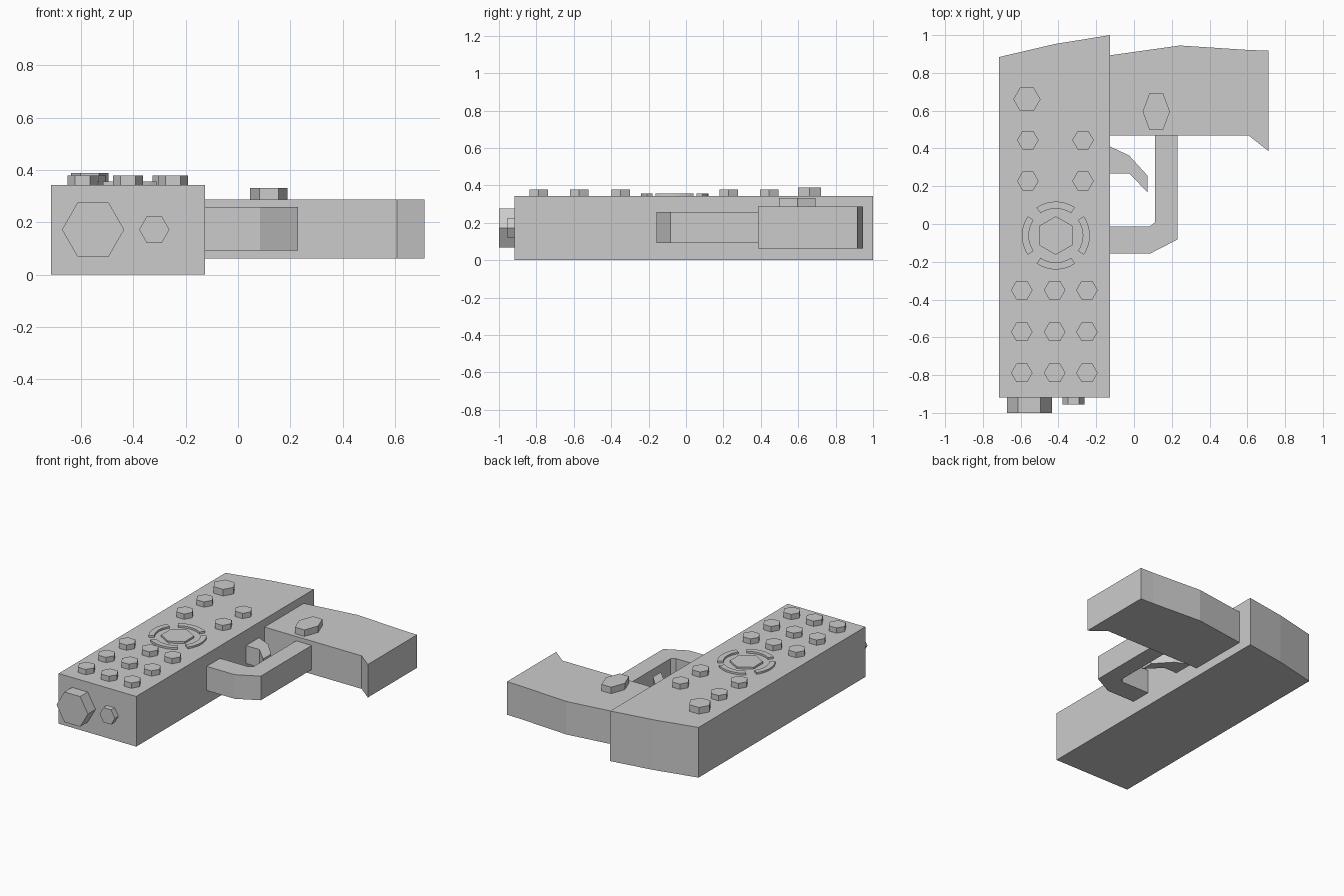
import bpy, bmesh, math
from mathutils import Matrix

if "Cube" in bpy.data.objects:
    bpy.data.objects.remove(bpy.data.objects["Cube"])


def extrude(name, pts, z0, z1):
    """Closed XY outline extruded from z0 to z1."""
    bm = bmesh.new()
    face = bm.faces.new([bm.verts.new((x, y, z0)) for x, y in pts])
    top = bmesh.ops.extrude_face_region(bm, geom=[face])["geom"]
    bmesh.ops.translate(bm, vec=(0, 0, z1 - z0),
                        verts=[g for g in top if isinstance(g, bmesh.types.BMVert)])
    bmesh.ops.recalc_face_normals(bm, faces=bm.faces)
    mesh = bpy.data.meshes.new(name)
    bm.to_mesh(mesh)
    bm.free()
    obj = bpy.data.objects.new(name, mesh)
    bpy.context.collection.objects.link(obj)
    return obj


def hexagon(r, cx=0, cy=0, start=0, sy=1):
    return [(cx + r * math.cos(start + i * math.pi / 3),
             cy + sy * r * math.sin(start + i * math.pi / 3)) for i in range(6)]


TOP = 0.343

# Main block with a slightly bowed back end
extrude("body", [(-0.714, -0.918), (-0.127, -0.918), (-0.127, 1.0),
                 (-0.418, 0.953), (-0.714, 0.884)], 0, TOP)

# Grip with a hooked end
extrude("grip", [(-0.127, 0.468), (0.608, 0.468), (0.712, 0.386), (0.712, 0.918),
                 (0.61, 0.921), (0.243, 0.945), (-0.127, 0.893)], 0.062, 0.288)

# Trigger guard and trigger
extrude("trigger_guard", [(-0.127, -0.157), (0.085, -0.157), (0.23, -0.082), (0.23, 0.468),
                          (0.112, 0.468), (0.112, 0.01), (0.085, -0.012), (-0.127, -0.012)],
        0.093, 0.258)
extrude("trigger", [(-0.127, 0.268), (-0.026, 0.268), (0.072, 0.168), (0.072, 0.255),
                    (-0.026, 0.363), (-0.127, 0.41)], 0.115, 0.238)

# Small bolts on the top of the body
spots = [(x, y) for y in (-0.35, -0.571, -0.788) for x in (-0.594, -0.42, -0.249)]
spots += [(x, y) for y in (0.444, 0.228) for x in (-0.562, -0.27)]
for x, y in spots:
    extrude("top_bolt", hexagon(0.057, x, y), TOP, 0.379)
extrude("large_top_bolt", hexagon(0.072, -0.567, 0.66), TOP, 0.388)
extrude("grip_bolt", hexagon(0.072, 0.118, 0.595, 0, 1.56), 0.288, 0.332)

# Central hexagon surrounded by four arcs
cx, cy = -0.414, -0.061
extrude("centre_plate", hexagon(0.102, cx, cy, math.pi / 6), TOP, 0.356)
for k in range(4):
    angles = [math.radians(90 * k - 34.5 + 69 * i / 8) for i in range(9)]
    ring = [(0.18, a) for a in angles] + [(0.143, a) for a in reversed(angles)]
    extrude("ring_segment", [(cx + r * math.cos(a), cy + r * math.sin(a)) for r, a in ring],
            TOP, 0.356)

# Muzzle and small bolt on the front end, turned to face -y
for name, x, r, length in (("muzzle", -0.554, 0.119, 0.082), ("front_bolt", -0.32, 0.058, 0.038)):
    part = extrude(name, hexagon(r), 0, length)
    part.data.transform(Matrix.Translation((x, -0.918, 0.172)) @ Matrix.Rotation(math.pi / 2, 4, 'X'))
